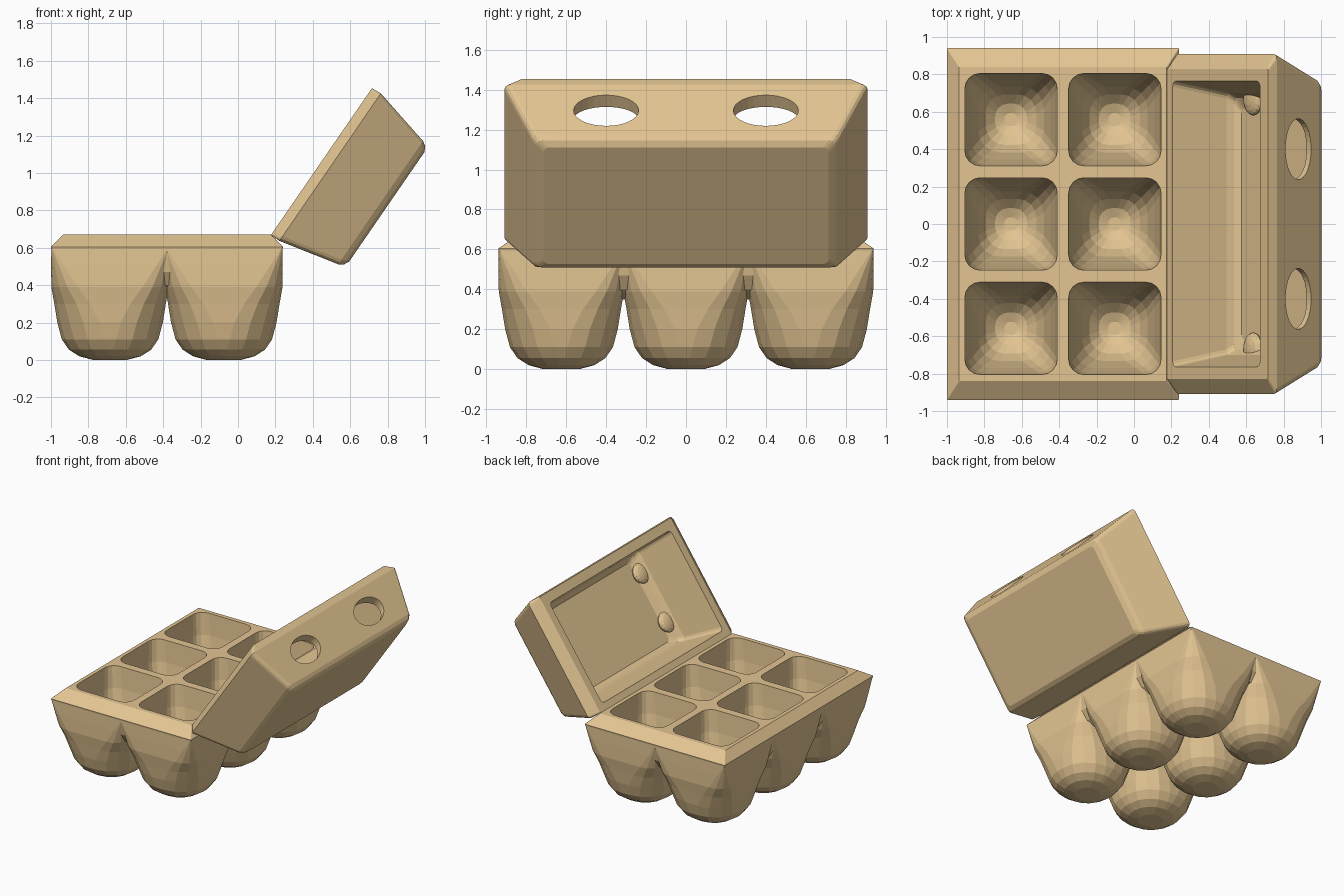
import bpy, bmesh, math
from mathutils import Matrix

if "Cube" in bpy.data.objects:
    bpy.data.objects.remove(bpy.data.objects["Cube"])

card = bpy.data.materials.new("cardboard")
card.diffuse_color = (0.77, 0.56, 0.29, 1)
card.use_nodes = True
card.node_tree.nodes["Principled BSDF"].inputs["Base Color"].default_value = card.diffuse_color


def loft(name, sections, seg=4):
    """Closed loft through rounded rectangles (z, cx, cy, half_x, half_y, radius)."""
    bm = bmesh.new()
    rings = []
    for z, cx, cy, hx, hy, r in sections:
        ring = []
        for k, (sx, sy) in enumerate([(1, 1), (-1, 1), (-1, -1), (1, -1)]):
            for i in range(seg + 1):
                a = (k + i / seg) * math.pi / 2
                ring.append(bm.verts.new((cx + sx * (hx - r) + r * math.cos(a),
                                          cy + sy * (hy - r) + r * math.sin(a), z)))
        rings.append(ring)
    n = len(rings[0])
    for a, b in zip(rings, rings[1:]):
        for i in range(n):
            j = (i + 1) % n
            bm.faces.new((a[i], a[j], b[j], b[i]))
    bm.faces.new(rings[0])
    bm.faces.new(rings[-1])
    bmesh.ops.recalc_face_normals(bm, faces=bm.faces)
    me = bpy.data.meshes.new(name)
    bm.to_mesh(me)
    bm.free()
    ob = bpy.data.objects.new(name, me)
    bpy.context.collection.objects.link(ob)
    return ob


def combine(target, tool, op):
    """Apply a boolean and remove the tool."""
    m = target.modifiers.new("bool", 'BOOLEAN')
    m.operation, m.object, m.solver = op, tool, 'EXACT'
    bpy.context.view_layer.objects.active = target
    bpy.ops.object.modifier_apply(modifier=m.name)
    bpy.data.objects.remove(tool)


MID = -0.38
CELLS = [(i, j) for i in (-1, 1) for j in (-1, 0, 1)]

# Tray: chamfered rim, and a web below it that closes the gaps between the cups
tray = loft("egg_tray", [(0.35, MID, 0, 0.46, 0.78, 0.2), (0.40, MID, 0, 0.55, 0.87, 0.17),
                         (0.47, MID, 0, 0.595, 0.914, 0.10), (0.55, MID, 0, 0.612, 0.931, 0.02),
                         (0.605, MID, 0, 0.62, 0.94, 0.004),
                         (0.67, MID, 0, 0.555, 0.84, 0.004)], 3)

# Cups under the rim: square at the top, round towards the foot
CUP = [(0.60, 0.314, 0.004), (0.50, 0.315, 0.07), (0.39, 0.314, 0.14), (0.30, 0.298, 0.19),
       (0.20, 0.282, 0.225), (0.11, 0.258, 0.225), (0.055, 0.22, 0.2),
       (0.02, 0.165, 0.15), (0.0, 0.09, 0.08)]
for i, j in CELLS:
    cup = loft("cup", [(z, MID + i * 0.304, j * 0.624, h, h, r) for z, h, r in CUP])
    combine(tray, cup, 'UNION')

# Egg pockets
POCKET = [(0.70, 0.249, 0.08), (0.50, 0.236, 0.09), (0.35, 0.212, 0.10), (0.20, 0.175, 0.115),
          (0.12, 0.135, 0.10), (0.07, 0.085, 0.07), (0.05, 0.035, 0.03)]
for i, j in CELLS:
    pocket = loft("pocket", [(z, MID + i * 0.2775, j * 0.558, h, h, r) for z, h, r in POCKET])
    combine(tray, pocket, 'DIFFERENCE')


# Lid, built opening upwards with the hinge along x = 0, then tilted
def box(z, x0, x1, hy, r):
    return (-z, (x0 + x1) / 2, 0, (x1 - x0) / 2, hy, r)


lid = loft("lid", [box(0, 0, 0.953, 0.83, 0.01), box(0.055, 0, 0.957, 0.91, 0.03),
                   box(0.385, 0.075, 0.875, 0.77, 0.03), box(0.41, 0.09, 0.86, 0.75, 0.03),
                   box(0.425, 0.12, 0.83, 0.715, 0.03)], 3)
hollow = loft("hollow", [box(-0.02, 0.05, 0.88, 0.768, 0.03), box(0.31, 0.11, 0.853, 0.70, 0.03),
                         box(0.35, 0.125, 0.835, 0.675, 0.03), box(0.375, 0.16, 0.80, 0.62, 0.03)], 3)
combine(lid, hollow, 'DIFFERENCE')

# Shallow bumps inside the lid ends
for x in (0.29, 0.69):
    for s in (-1, 1):
        bm = bmesh.new()
        bmesh.ops.create_uvsphere(bm, u_segments=16, v_segments=8, radius=1,
                                  matrix=Matrix.Translation((x, s * 0.67, -0.36))
                                  @ Matrix.Diagonal((0.08, 0.09, 0.035, 1)))
        me = bpy.data.meshes.new("bump")
        bm.to_mesh(me)
        bm.free()
        bump = bpy.data.objects.new("bump", me)
        bpy.context.collection.objects.link(bump)
        combine(lid, bump, 'UNION')

# Oval latch holes in the free wall of the lid
for y in (-0.4, 0.4):
    bpy.ops.mesh.primitive_cylinder_add(vertices=32, radius=1, depth=2, location=(0.93, y, -0.223),
                                        rotation=(0, math.pi / 2, 0))
    hole = bpy.context.object
    hole.scale = (0.10, 0.163, 0.13)
    bpy.context.view_layer.update()
    combine(lid, hole, 'DIFFERENCE')

lid.location = (0.176, 0, 0.668)
lid.rotation_euler = (0, -math.atan2(0.785, 0.54), 0)

for ob in (tray, lid):
    ob.data.materials.clear()
    ob.data.materials.append(card)
